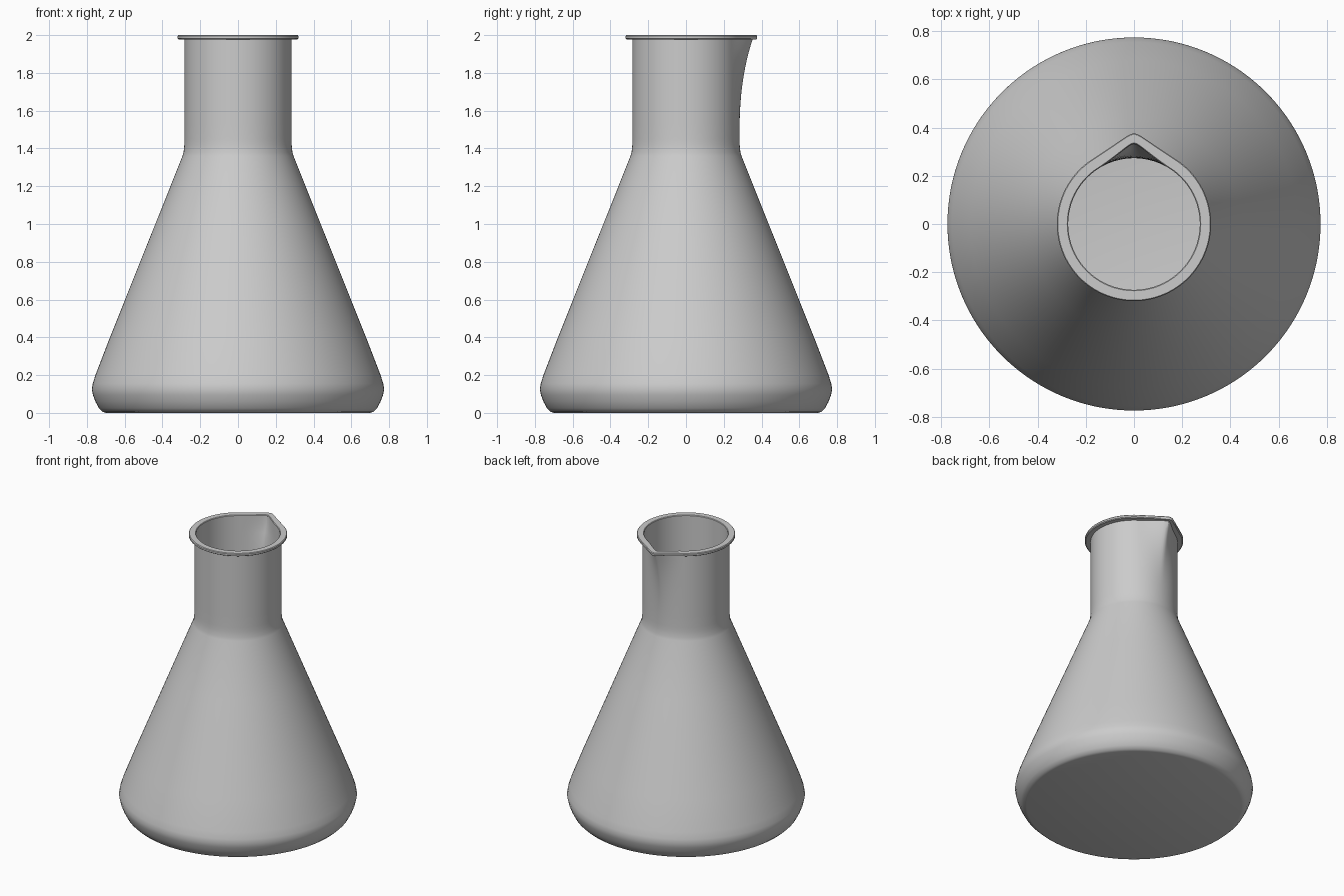
import bpy, bmesh, math

if "Cube" in bpy.data.objects:
    bpy.data.objects.remove(bpy.data.objects["Cube"])

SIDES = 144
SPOUT_HALF = math.radians(33)


def spout_shape(a):
    # 1 at the spout tip (+y), fading to 0 along lines tangent to the neck
    d = math.atan2(math.sin(a - math.pi / 2), math.cos(a - math.pi / 2))
    d = math.sqrt(d * d + 0.0016)
    if d >= SPOUT_HALF:
        return 0.0
    return (1 / math.cos(SPOUT_HALF - d) - 1) / (1 / math.cos(SPOUT_HALF - 0.04) - 1)


def spout_depth(z):
    # how far the neck wall is pushed out at height z
    t = max(0.0, (z - 1.45) / 0.53)
    return 0.07 * t ** 2.5


# (radius, height) from the underside, up the outside, over the rim, down the inside
outer = [(0.70, 0.0), (0.718, 0.006), (0.737, 0.025), (0.755, 0.06), (0.768, 0.095),
         (0.774, 0.125), (0.769, 0.155), (0.755, 0.20), (0.678, 0.40),
         (0.438, 1.0), (0.294, 1.36), (0.288, 1.38), (0.284, 1.42), (0.283, 1.45)]
neck_z = [1.53 + 0.05 * i for i in range(9)] + [1.978]
rim = [(0.314, 1.978, 0.06), (0.32, 1.983, 0.057), (0.32, 1.995, 0.057),
       (0.316, 2.0, 0.057), (0.277, 2.0, 0.06), (0.273, 1.996, 0.06)]
inner = [(0.273, 1.45), (0.274, 1.42), (0.278, 1.38), (0.284, 1.36), (0.428, 1.0),
         (0.668, 0.40), (0.745, 0.20), (0.759, 0.155), (0.764, 0.125), (0.758, 0.095),
         (0.745, 0.062), (0.728, 0.032), (0.715, 0.017), (0.70, 0.012)]

rings = [(r, z, 0.0) for r, z in outer]
rings += [(0.283, z, spout_depth(z)) for z in neck_z]
rings += rim
rings += [(0.273, z, min(0.06, spout_depth(z))) for z in reversed(neck_z[:-1])]
rings += [(r, z, 0.0) for r, z in inner]

# flask wall: loft every ring, then close the underside and the inner floor
bm = bmesh.new()
loops = []
for r, z, push in rings:
    loop = []
    for i in range(SIDES):
        a = 2 * math.pi * i / SIDES
        rad = r + push * spout_shape(a)
        loop.append(bm.verts.new((rad * math.cos(a), rad * math.sin(a), z)))
    loops.append(loop)
for lo, hi in zip(loops, loops[1:]):
    for i in range(SIDES):
        j = (i + 1) % SIDES
        bm.faces.new((lo[i], lo[j], hi[j], hi[i]))
bm.faces.new(list(reversed(loops[0])))
bm.faces.new(loops[-1])
bmesh.ops.recalc_face_normals(bm, faces=bm.faces)

mesh = bpy.data.meshes.new("conical_flask")
bm.to_mesh(mesh)
bm.free()
flask = bpy.data.objects.new("conical_flask", mesh)
bpy.context.collection.objects.link(flask)
bpy.context.view_layer.objects.active = flask
flask.select_set(True)
bpy.ops.object.shade_smooth_by_angle(angle=math.radians(35))
